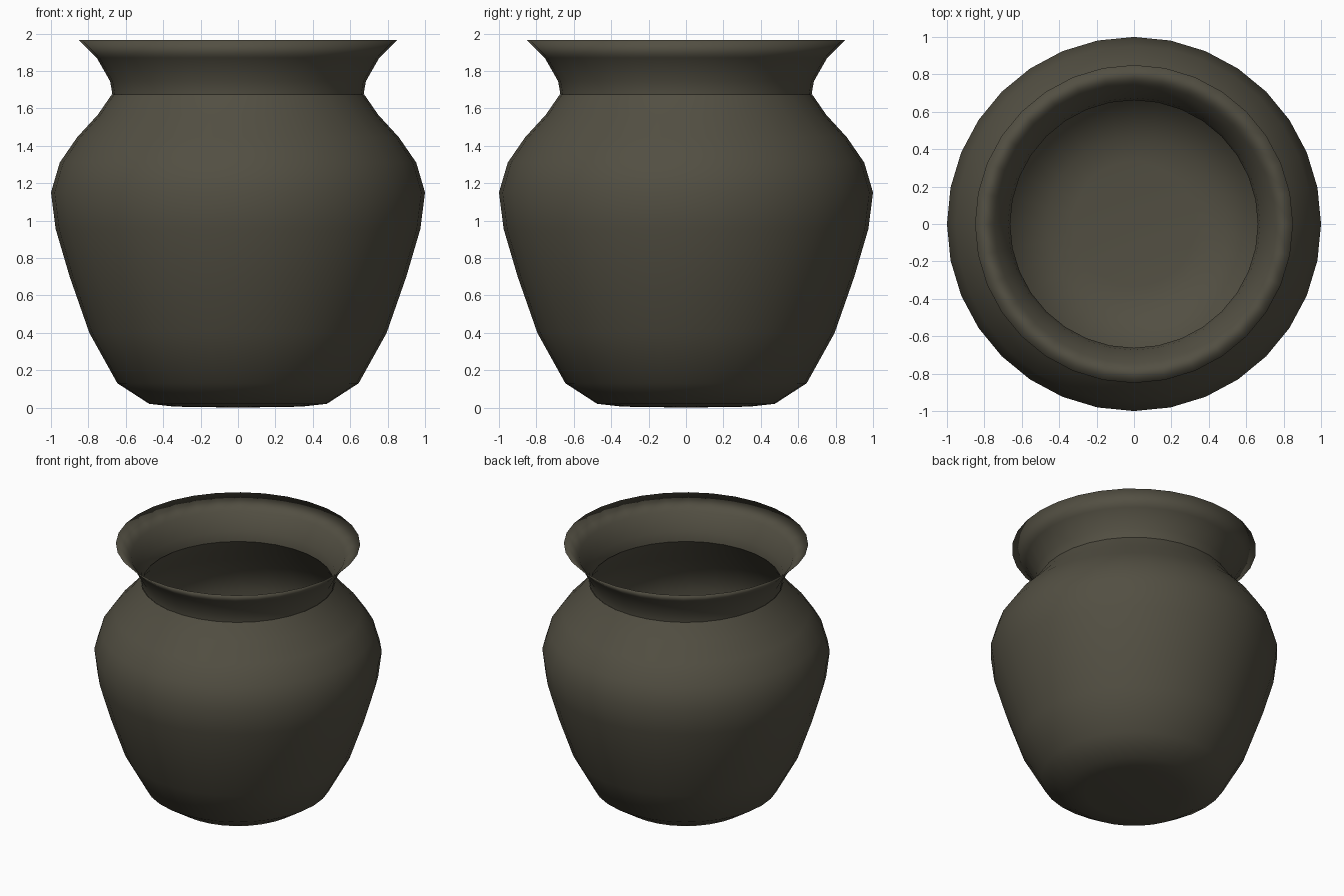
import bpy, bmesh, math

if "Cube" in bpy.data.objects:
    bpy.data.objects.remove(bpy.data.objects["Cube"])

SEGMENTS = 32
THICKNESS = 0.01

clay = bpy.data.materials.new("dark olive clay")
clay.diffuse_color = (0.085, 0.078, 0.055, 1.0)
clay.use_nodes = True
clay.node_tree.nodes["Principled BSDF"].inputs["Base Color"].default_value = clay.diffuse_color


def lathe(name, profile):
    """Revolve (radius, height) points around z; radius 0 makes a pole."""
    bm = bmesh.new()
    rings = []
    for r, z in profile:
        if r == 0:
            rings.append([bm.verts.new((0, 0, z))] * SEGMENTS)
        else:
            rings.append([bm.verts.new((r * math.cos(2 * math.pi * i / SEGMENTS),
                                        r * math.sin(2 * math.pi * i / SEGMENTS), z))
                          for i in range(SEGMENTS)])
    for low, high in zip(rings, rings[1:]):
        for i in range(SEGMENTS):
            j = (i + 1) % SEGMENTS
            corners = list(dict.fromkeys((low[i], low[j], high[j], high[i])))
            bm.faces.new(corners).smooth = True
    mesh = bpy.data.meshes.new(name)
    bm.to_mesh(mesh)
    bm.free()
    mesh.materials.append(clay)
    obj = bpy.data.objects.new(name, mesh)
    bpy.context.collection.objects.link(obj)
    return obj


# Rounded belly, from the base up to the neck
belly = [(0, 0), (0.34, 0.005), (0.475, 0.02), (0.645, 0.13), (0.795, 0.40),
         (0.90, 0.70), (0.975, 0.955), (1.0, 1.15), (0.953, 1.31),
         (0.86, 1.445), (0.75, 1.565), (0.674, 1.675)]
lathe("pot_body", belly)

# Inner wall and floor, listed from the neck down so it faces inward
inside = [(max(r - THICKNESS, 0), z + (THICKNESS if z < 0.2 else 0)) for r, z in belly]
lathe("pot_inner_wall", inside[::-1])

# Flared neck: outside up to the thin rim, then back down inside
flare = [(0.672, 1.675), (0.674, 1.69), (0.684, 1.745), (0.755, 1.87), (0.85, 1.965)]
lathe("flared_neck", flare + [(r - THICKNESS, z) for r, z in flare[-2::-1]])
